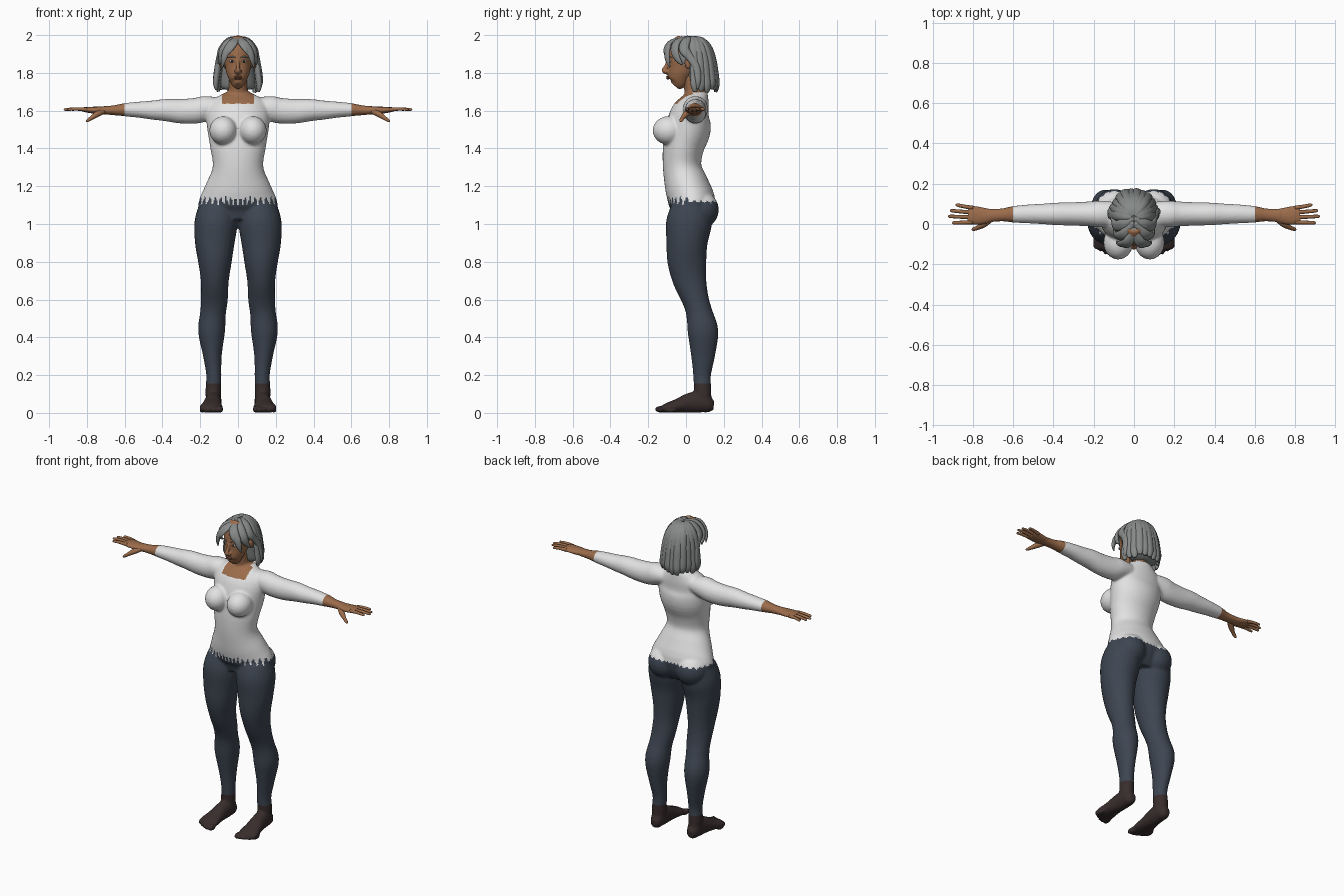
import bpy, bmesh, math, random
from mathutils import Vector, Matrix

random.seed(4)
UP, BACK = Vector((0, 0, 1)), Vector((0, 1, 0))


def material(name, rgb):
    m = bpy.data.materials.new(name)
    m.diffuse_color = (*rgb, 1)
    return m


SKIN = material("brown skin", (0.33, 0.15, 0.07))
SHIRT = material("white cloth", (0.76, 0.76, 0.76))
TROUSERS = material("slate blue cloth", (0.047, 0.060, 0.083))
SOCKS = material("dark brown cloth", (0.040, 0.026, 0.026))
HAIR = material("grey hair", (0.24, 0.255, 0.25))
LIP = material("lip brown", (0.22, 0.085, 0.05))
WHITE = material("eye white", (0.6, 0.6, 0.58))
DARK = material("dark iris", (0.02, 0.015, 0.012))


def spline(keys, steps):
    """Catmull-Rom through tuples of any length."""
    out = []
    for i in range(len(keys) - 1):
        a, b, c, d = keys[max(i - 1, 0)], keys[i], keys[i + 1], keys[min(i + 2, len(keys) - 1)]
        for k in range(steps):
            t = k / steps
            out.append([0.5 * (2 * q + (r - p) * t + (2 * p - 5 * q + 4 * r - s) * t * t
                               + (3 * q - p - 3 * r + s) * t ** 3) for p, q, r, s in zip(a, b, c, d)])
    return out + [list(keys[-1])]


def sweep(bm, keys, ref, side=1, n=24, steps=4):
    """Closed tube through (x, y, z, half width, half depth) keys; ref sets the depth direction."""
    path = spline(keys, steps)
    pts = [Vector((p[0] * side, p[1], p[2])) for p in path]
    rings = []
    for i, p in enumerate(pts):
        t = (pts[min(i + 1, len(pts) - 1)] - pts[max(i - 1, 0)]).normalized()
        u = t.cross(ref(p) if callable(ref) else ref).normalized()
        v = u.cross(t)
        rings.append([bm.verts.new(p + u * path[i][3] * math.cos(a) + v * path[i][4] * math.sin(a))
                      for a in (2 * math.pi * k / n for k in range(n))])
    for r, q in zip(rings, rings[1:]):
        for k in range(n):
            bm.faces.new((r[k], r[(k + 1) % n], q[(k + 1) % n], q[k]))
    bm.faces.new(rings[0])
    bm.faces.new(rings[-1])


def ball(bm, loc, size, side=1, n=20):
    m = Matrix.Translation((loc[0] * side, loc[1], loc[2])) @ Matrix.Diagonal((*size, 1))
    bmesh.ops.create_uvsphere(bm, u_segments=n, v_segments=n // 2 + 2, radius=1, matrix=m)


def finish(name, bm, mats, voxel=0, smooth=3):
    bmesh.ops.recalc_face_normals(bm, faces=bm.faces)
    me = bpy.data.meshes.new(name)
    bm.to_mesh(me)
    bm.free()
    ob = bpy.data.objects.new(name, me)
    bpy.context.collection.objects.link(ob)
    if voxel:  # fuse the overlapping volumes into one skin
        mod = ob.modifiers.new("fuse", 'REMESH')
        mod.mode, mod.voxel_size = 'VOXEL', voxel
        mod = ob.modifiers.new("relax", 'SMOOTH')
        mod.factor, mod.iterations = 0.5, smooth
        dg = bpy.context.evaluated_depsgraph_get()
        fused = bpy.data.meshes.new_from_object(ob.evaluated_get(dg))
        ob.modifiers.clear()
        ob.data = fused
    ob.data.materials.clear()
    for m in mats:
        ob.data.materials.append(m)
    for p in ob.data.polygons:
        p.use_smooth = True
    return ob


# Body: torso, neck, arms, legs and feet
bm = bmesh.new()
sweep(bm, [(0, .025, 1.01, .17, .09), (0, .035, 1.1, .21, .122), (0, .005, 1.2, .174, .117),
           (0, -.02, 1.3, .134, .102), (0, -.015, 1.4, .146, .108), (0, .01, 1.5, .162, .12),
           (0, .022, 1.58, .168, .106), (0, .045, 1.64, .155, .08), (0, .055, 1.675, .105, .064),
           (0, .057, 1.70, .06, .055)], BACK, n=40)
sweep(bm, [(0, .05, 1.64, .056, .058), (0, .045, 1.70, .05, .053), (0, .03, 1.79, .05, .052)], BACK)
for s in (1, -1):
    ball(bm, (.078, -.092, 1.495), (.074, .085, .076), s)
    ball(bm, (.098, .075, 1.075), (.1, .099, .1), s)
    sweep(bm, [(.1, .05, 1.62, .06, .05), (.17, .05, 1.612, .066, .066), (.22, .05, 1.6, .062, .068),
               (.3, .05, 1.597, .058, .065), (.38, .05, 1.603, .056, .059), (.45, .05, 1.603, .051, .051),
               (.52, .05, 1.605, .047, .043), (.6, .048, 1.605, .041, .035), (.66, .045, 1.602, .032, .026),
               (.74, .041, 1.602, .036, .02)], UP, s)
    sweep(bm, [(.105, .03, 1.08, .105, .11), (.117, .015, 1.0, .114, .121), (.123, .005, .9, .105, .109),
               (.122, .005, .8, .089, .103), (.123, .02, .7, .074, .089), (.125, .05, .6, .071, .071),
               (.132, .07, .53, .068, .07), (.14, .09, .43, .071, .081), (.135, .09, .3, .049, .063),
               (.128, .085, .2, .040, .047), (.13, .088, .12, .042, .046), (.13, .09, .05, .04, .045)], BACK, s)
    sweep(bm, [(.13, .147, .04, .02, .025), (.13, .12, .044, .037, .044), (.13, .08, .058, .043, .058),
               (.133, .02, .053, .045, .053), (.138, -.04, .039, .053, .038), (.142, -.09, .029, .062, .028),
               (.142, -.125, .022, .056, .018)], UP, s)
    for i in range(5):  # toes
        r = .019 - .0018 * i
        ball(bm, (.094 + .0245 * i, -.132 + .003 * i * i, r), (r * .85, .034, r), s, 14)
body = finish("body", bm, [SKIN, SHIRT, TROUSERS, SOCKS], .008)

# Straight cuts at the cuffs and ankles, then clothes by position
bm = bmesh.new()
bm.from_mesh(body.data)
for co, no in (((.6, 0, 0), (1, 0, 0)), ((-.6, 0, 0), (1, 0, 0)), ((0, 0, .155), (0, 0, 1))):
    bmesh.ops.bisect_plane(bm, geom=bm.verts[:] + bm.edges[:] + bm.faces[:], plane_co=co, plane_no=no)
for v in bm.verts:
    v.co.z = max(v.co.z, 0)
for f in bm.faces:
    c = f.calc_center_median()
    tooth = abs((math.atan2(c.x, -c.y + .03) * 5.2 + .5) % 1 - .5) * 2
    hem = 1.10 + .05 * tooth if c.y < .02 else 1.112 + .012 * tooth
    neck = c.z > 1.697 or (c.z > 1.637 and abs(c.x) < .085 and c.y < .035)
    if c.z < .155:
        f.material_index = 3
    elif c.z < hem:
        f.material_index = 2
    elif abs(c.x) < .6 and not neck:
        f.material_index = 1
bm.to_mesh(body.data)
bm.free()

# Hands: palm, four fingers and thumb
for s, label in ((1, "left"), (-1, "right")):
    bm = bmesh.new()
    sweep(bm, [(.69, .042, 1.602, .028, .02), (.75, .04, 1.602, .041, .019), (.8, .043, 1.605, .046, .015),
               (.825, .045, 1.606, .04, .01)], UP, s, 16)
    for y, tip, ty in ((.08, .885, .094), (.057, .913, .066), (.033, .922, .038), (.009, .902, .006)):
        sweep(bm, [(.80, y, 1.606, .0105, .011), ((.8 + tip) / 2, (y + ty) / 2, 1.609, .0095, .009),
                   (tip - .008, ty, 1.606, .008, .007), (tip, ty, 1.605, .003, .003)], UP, s, 10)
    sweep(bm, [(.71, .025, 1.598, .014, .014), (.745, .0, 1.582, .017, .016), (.775, -.018, 1.562, .011, .011),
               (.797, -.026, 1.547, .009, .008), (.804, -.028, 1.541, .003, .003)], UP, s, 12)
    finish(label + "_hand", bm, [SKIN])

# Head with jaw, nose and ears
bm = bmesh.new()
ball(bm, (0, .03, 1.885), (.08, .105, .1), n=32)
sweep(bm, [(0, -.06, 1.732, .02, .026), (0, -.045, 1.752, .041, .05), (0, -.035, 1.79, .058, .064),
           (0, -.02, 1.83, .068, .079), (0, -.01, 1.87, .073, .089), (0, 0, 1.925, .068, .088),
           (0, .02, 1.96, .05, .07)], BACK, n=32)
sweep(bm, [(0, -.092, 1.872, .008, .008), (0, -.106, 1.835, .009, .01), (0, -.117, 1.812, .013, .012),
           (0, -.1, 1.798, .014, .008)], BACK, n=14)
for s in (1, -1):
    ball(bm, (.012, -.103, 1.808), (.009, .012, .008), s)
    ball(bm, (.086, .012, 1.853), (.012, .02, .032), s)
finish("head", bm, [SKIN], .0045, 2)

# Face details
bm = bmesh.new()
ball(bm, (0, -.096, 1.780), (.022, .009, .005))
ball(bm, (0, -.095, 1.771), (.02, .01, .006))
finish("lips", bm, [LIP])
for name, loc, size, mat in (("eyes", (.032, -.085, 1.862), (.015, .011, .007), WHITE),
                             ("irises", (.032, -.0925, 1.862), (.006, .005, .006), DARK)):
    bm = bmesh.new()
    for s in (1, -1):
        ball(bm, loc, size, s, 14)
    finish(name, bm, [mat])
bm = bmesh.new()
for s in (1, -1):
    sweep(bm, [(.014, -.097, 1.88, .003, .003), (.034, -.091, 1.886, .004, .004),
               (.056, -.072, 1.88, .002, .002)], UP, s, 8)
finish("eyebrows", bm, [HAIR])

# Hair: scalp and inner volume, then overlapping locks
bm = bmesh.new()
ball(bm, (0, .037, 1.887), (.089, .115, .1), n=32)
sweep(bm, [(0, .07, 1.9, .08, .08), (0, .078, 1.82, .086, .078), (0, .088, 1.74, .092, .07),
           (0, .09, 1.715, .08, .058)], BACK)
finish("hair_base", bm, [HAIR])


def outward(p):
    return p - Vector((0, .03, 1.85))


LOCK = [(.08, 1.984, .012, .01), (.4, 1.976, .022, .014), (.7, 1.937, .026, .016), (.88, 1.87, .026, .017),
        (.97, 1.8, .026, .017), (1.03, 1.74, .024, .015), (1.0, 1.705, .011, .007)]
bm = bmesh.new()
for i in range(12):  # long locks around the back and sides
    a = math.radians(98 + i * 164 / 11)
    j, w = random.uniform(-.012, .012), random.uniform(.97, 1.03)
    sweep(bm, [(.112 * r * w * math.sin(a), .03 - .132 * r * w * math.cos(a), z + j * (2 - z) * 3, u, v)
               for r, z, u, v in LOCK], outward, n=10)
for s in (1, -1):  # swept fringe and temple locks
    sweep(bm, [(.0, -.05, 1.978, .012, .008), (.02, -.092, 1.955, .018, .01), (.045, -.108, 1.922, .018, .01),
               (.063, -.104, 1.89, .006, .004)], outward, s, 10)
    sweep(bm, [(.0, -.02, 1.985, .012, .01), (.03, -.085, 1.96, .024, .012), (.062, -.1, 1.915, .022, .012),
               (.077, -.098, 1.868, .016, .009), (.083, -.085, 1.83, .004, .003)], outward, s, 10)
    sweep(bm, [(.0, .01, 1.988, .014, .01), (.045, -.045, 1.966, .026, .014), (.08, -.06, 1.92, .026, .013),
               (.093, -.045, 1.875, .018, .01), (.097, -.02, 1.845, .005, .004)], outward, s, 10)
    sweep(bm, [(.0, .03, 1.986, .014, .01), (.05, .0, 1.972, .028, .014), (.09, -.01, 1.925, .028, .014),
               (.102, .02, 1.885, .022, .012), (.112, .055, 1.83, .02, .012), (.122, .065, 1.76, .016, .01),
               (.118, .06, 1.715, .005, .004)], outward, s, 10)
finish("hair_locks", bm, [HAIR])
